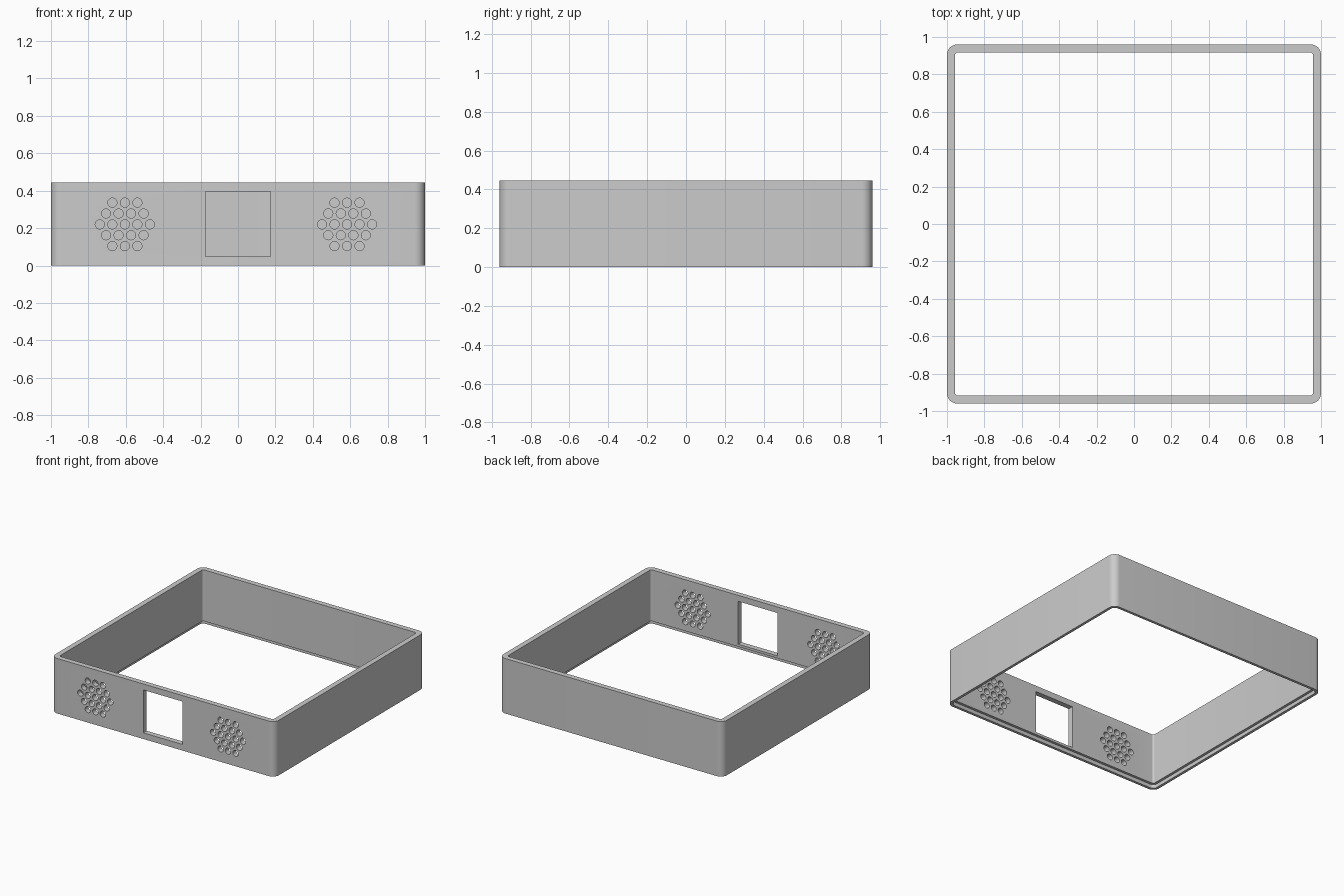
import bpy, bmesh, math
from mathutils import Matrix, Vector

old = bpy.data.objects.get("Cube")
if old:
    bpy.data.objects.remove(old, do_unlink=True)

HX, HY, HEIGHT = 1.0, 0.96, 0.445
WALL, LIP, REBATE = 0.043, 0.022, 0.03

grey = bpy.data.materials.new("plain grey")
grey.use_nodes = True
colour = (0.6, 0.6, 0.6, 1)
grey.diffuse_color = colour
grey.node_tree.nodes["Principled BSDF"].inputs["Base Color"].default_value = colour


def outline(inset, radius, steps=8):
    """Rounded rectangle, inset from the outside of the frame."""
    points = []
    for quarter, (sx, sy) in enumerate([(1, 1), (-1, 1), (-1, -1), (1, -1)]):
        cx, cy = sx * (HX - inset - radius), sy * (HY - inset - radius)
        for i in range(steps + 1):
            a = (quarter + i / steps) * math.pi / 2
            points.append((cx + radius * math.cos(a), cy + radius * math.sin(a)))
    return points


def make_object(name, bm):
    bmesh.ops.recalc_face_normals(bm, faces=bm.faces)
    mesh = bpy.data.meshes.new(name)
    bm.to_mesh(mesh)
    bm.free()
    mesh.materials.append(grey)
    obj = bpy.data.objects.new(name, mesh)
    bpy.context.collection.objects.link(obj)
    return obj


# Frame: wall section with a stepped lower inside edge, swept round the outline
section = [(0, 0.055, 0), (0, 0.055, HEIGHT), (WALL, 0.015, HEIGHT),
           (WALL, 0.015, REBATE), (LIP, 0.035, REBATE), (LIP, 0.035, 0)]
bm = bmesh.new()
rings = [[bm.verts.new((x, y, z)) for x, y in outline(inset, radius)]
         for inset, radius, z in section]
for a, b in zip(rings, rings[1:] + rings[:1]):
    for i in range(len(a)):
        j = (i + 1) % len(a)
        bm.faces.new((a[i], a[j], b[j], b[i]))
frame = make_object("speaker_frame", bm)

# Cutter: display window and two hexagonal clusters of round holes
bm = bmesh.new()
front = -HY + WALL / 2
bmesh.ops.create_cube(bm, size=1, matrix=Matrix.Translation((0, front, 0.223))
                      @ Matrix.Diagonal((0.35, 0.2, 0.347, 1)))
pitch = 0.067
for centre in (-0.605, 0.583):
    for row in range(-2, 3):
        count = 5 - abs(row)
        for k in range(count):
            x = centre + (k - (count - 1) / 2) * pitch
            z = 0.22 + row * pitch * math.sin(math.pi / 3)
            bmesh.ops.create_cone(
                bm, cap_ends=True, segments=24, radius1=0.0245, radius2=0.0245, depth=0.2,
                matrix=Matrix.Translation((x, front, z)) @ Matrix.Rotation(math.pi / 2, 4, "X"))
cutter = make_object("opening_cutter", bm)
cutter.hide_render = True

# Cut the openings and apply, then drop the cutter
cut = frame.modifiers.new("openings", "BOOLEAN")
cut.operation = "DIFFERENCE"
cut.solver = "EXACT"
cut.object = cutter
bpy.ops.object.select_all(action="DESELECT")
bpy.context.view_layer.objects.active = frame
frame.select_set(True)
bpy.ops.object.modifier_apply(modifier=cut.name)
bpy.data.objects.remove(cutter, do_unlink=True)
bpy.ops.object.shade_smooth_by_angle(angle=math.radians(30))
